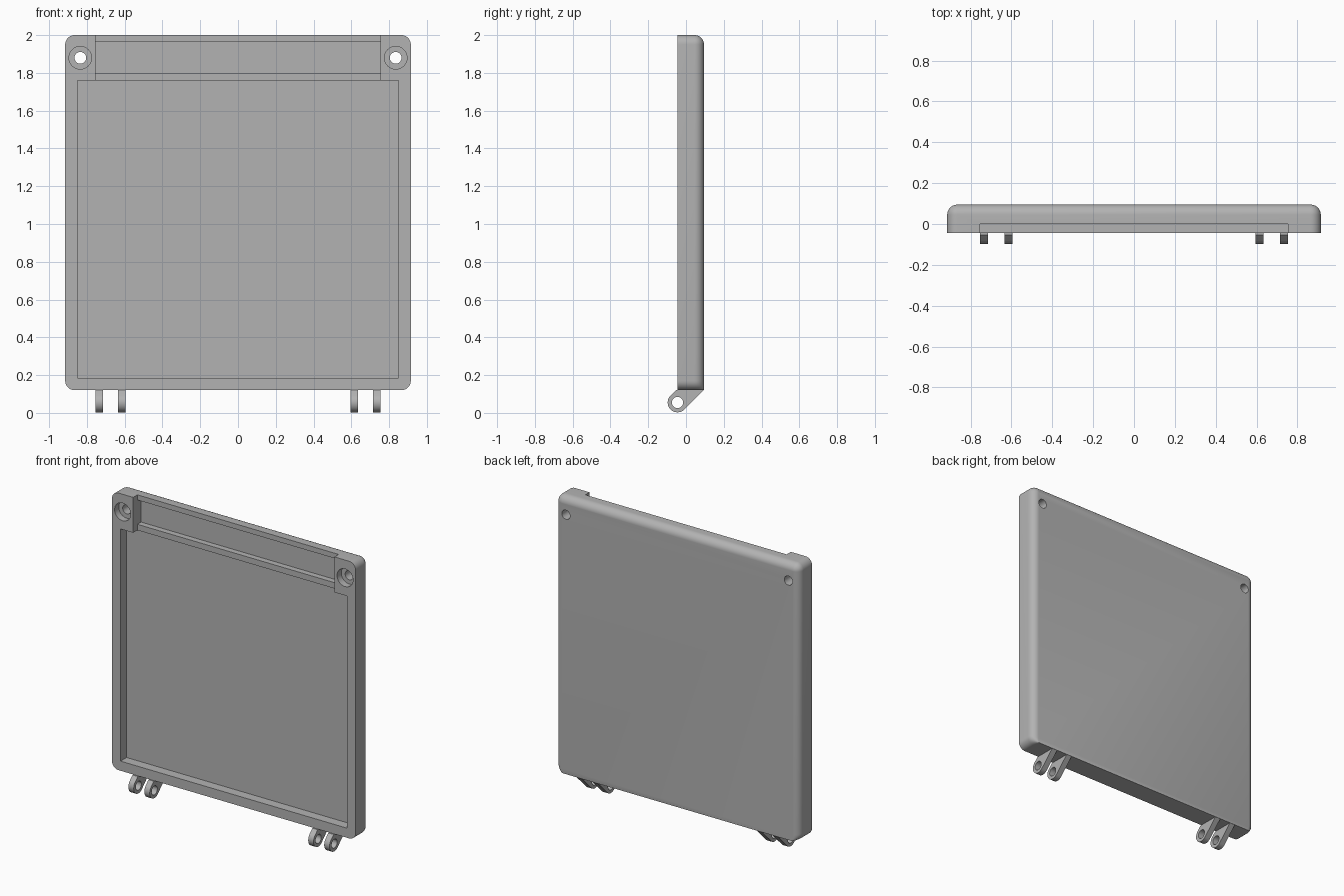
import bpy, bmesh, math

if "Cube" in bpy.data.objects:
    bpy.data.objects.remove(bpy.data.objects["Cube"], do_unlink=True)

grey = bpy.data.materials.new("plain_grey")
grey.use_nodes = True
colour = (0.45, 0.45, 0.45, 1)
grey.diffuse_color = colour
grey.node_tree.nodes["Principled BSDF"].inputs["Base Color"].default_value = colour


def loft(name, rings):
    """Closed solid through a stack of equal-length rings of 3D points."""
    bm = bmesh.new()
    layers = [[bm.verts.new(p) for p in ring] for ring in rings]
    n = len(layers[0])
    for a, b in zip(layers, layers[1:]):
        for i in range(n):
            j = (i + 1) % n
            bm.faces.new((a[i], a[j], b[j], b[i]))
    bm.faces.new(layers[0])
    bm.faces.new(layers[-1])
    bmesh.ops.recalc_face_normals(bm, faces=bm.faces)
    mesh = bpy.data.meshes.new(name)
    bm.to_mesh(mesh)
    bm.free()
    mesh.materials.append(grey)
    ob = bpy.data.objects.new(name, mesh)
    bpy.context.collection.objects.link(ob)
    return ob


def arc(cu, cv, ru, rv, start, end, steps):
    angles = [math.radians(start + (end - start) * i / steps) for i in range(steps + 1)]
    return [(cu + ru * math.cos(a), cv + rv * math.sin(a)) for a in angles]


def along_y(name, pts, y0, y1):
    return loft(name, [[(u, y, v) for u, v in pts] for y in (y0, y1)])


def along_x(name, pts, x0, x1):
    return loft(name, [[(x, u, v) for u, v in pts] for x in (x0, x1)])


def rect(x, z0, z1):
    return [(-x, z0), (x, z0), (x, z1), (-x, z1)]


def circle(u, v, r):
    return arc(u, v, r, r, 0, 360, 32)[:-1]


def cut(ob, cutter):
    cutter.hide_render = True
    mod = ob.modifiers.new("cut", "BOOLEAN")
    mod.operation = "DIFFERENCE"
    mod.solver = "EXACT"
    mod.object = cutter
    bpy.context.view_layer.objects.active = ob
    bpy.ops.object.modifier_apply(modifier=mod.name)
    bpy.data.objects.remove(cutter, do_unlink=True)


def smooth(ob):
    bpy.ops.object.select_all(action="DESELECT")
    ob.select_set(True)
    bpy.context.view_layer.objects.active = ob
    bpy.ops.object.shade_smooth_by_angle(angle=math.radians(30))


# Panel: rounded corners, back edge rounded on the sides and top only
W, BOTTOM, TOP, FRONT, BACK, R = 0.915, 0.12, 2.0, -0.045, 0.095, 0.05


def outline(inset, y):
    x, top, r = W - inset, TOP - inset, R - inset
    cx, cz = x - r, top - r
    pts = (arc(cx, cz, r, r, 0, 90, 8) + arc(-cx, cz, r, r, 90, 180, 8)
           + arc(-cx, BOTTOM + R, r, R, 180, 270, 8)
           + arc(cx, BOTTOM + R, r, R, 270, 360, 8))
    return [(u, y, v) for u, v in pts]


rings = [outline(0, FRONT)]
for i in range(9):
    a = math.radians(86 * i / 8)
    rings.append(outline(R * (1 - math.cos(a)), BACK - R + R * math.sin(a) / math.sin(math.radians(86))))
panel = loft("panel", rings)

# Main recess, open top notch and the shallow groove inside it
cut(panel, along_y("recess_cutter", rect(0.85, 0.185, 1.76), -0.2, 0.02))
cut(panel, along_y("notch_cutter", rect(0.755, 1.76, 2.2), -0.2, 0.0))
cut(panel, along_y("groove_cutter", rect(0.755, 1.80, 1.965), -0.2, 0.04))

# Counterbored screw holes
for side in (-1, 1):
    cut(panel, along_y("bore_cutter", circle(side * 0.835, 1.88, 0.06), -0.2, 0.0))
    cut(panel, along_y("hole_cutter", circle(side * 0.835, 1.88, 0.031), -0.2, 0.2))
smooth(panel)

# Hinge lugs with pin holes
EY, EZ, ER = -0.045, 0.055, 0.052
for side, label in ((1, "left"), (-1, "right")):
    for x, place in ((0.615, "inner"), (0.735, "outer")):
        profile = arc(EY, EZ, ER, ER, 135, 315, 20) + [(BACK - 0.001, BOTTOM), (FRONT, BOTTOM), (FRONT - 0.008, BOTTOM)]
        lug = along_x(f"{label}_{place}_hinge_lug", profile, side * x - 0.02, side * x + 0.02)
        cut(lug, along_x("pin_cutter", circle(EY, EZ, 0.03), side * x - 0.1, side * x + 0.1))
        smooth(lug)
